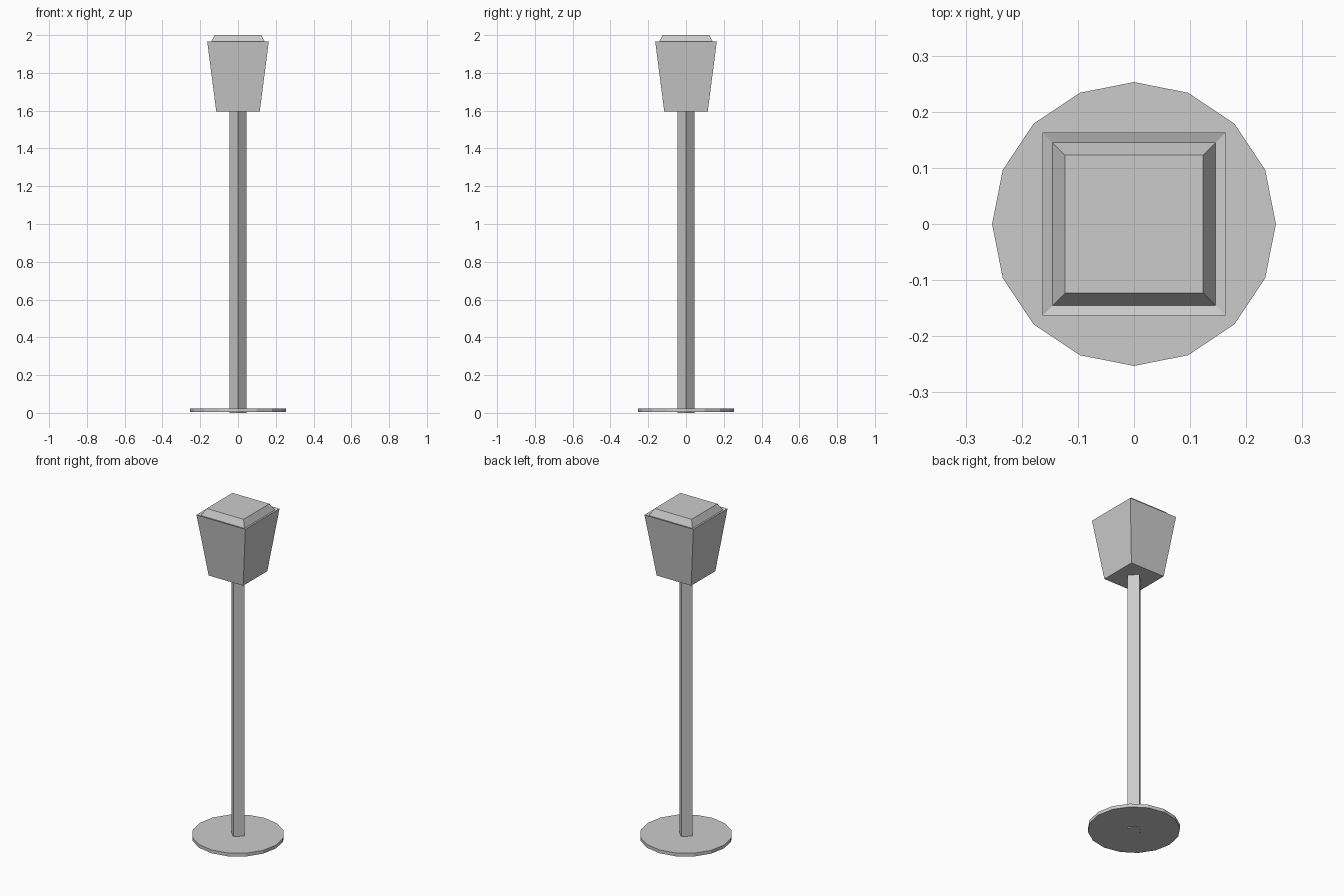
import bpy
import bmesh
from math import cos, sin, pi

cube = bpy.data.objects.get("Cube")
if cube:
    bpy.data.objects.remove(cube, do_unlink=True)

grey = bpy.data.materials.new("light_grey")
grey.use_nodes = True
colour = (0.6, 0.6, 0.6, 1)
grey.diffuse_color = colour
grey.node_tree.nodes["Principled BSDF"].inputs["Base Color"].default_value = colour


def loft(name, sides, rings, turn=0.0):
    """Closed solid through regular rings given as (radius, z)."""
    bm = bmesh.new()
    loops = [[bm.verts.new((r * cos(turn + 2 * pi * i / sides),
                            r * sin(turn + 2 * pi * i / sides), z))
              for i in range(sides)] for r, z in rings]
    for low, high in zip(loops, loops[1:]):
        for i in range(sides):
            j = (i + 1) % sides
            bm.faces.new((low[i], low[j], high[j], high[i]))
    bm.faces.new(loops[0][::-1])
    bm.faces.new(loops[-1])
    mesh = bpy.data.meshes.new(name)
    bm.to_mesh(mesh)
    bm.free()
    mesh.materials.append(grey)
    obj = bpy.data.objects.new(name, mesh)
    bpy.context.collection.objects.link(obj)
    return obj


CORNER = 2 ** 0.5  # half width of a square to its corner radius

# Round foot plate
loft("base_plate", 16, [(0.253, 0.004), (0.253, 0.024)])

# Square post, turned edge forward
loft("post", 4, [(0.045, 0), (0.045, 1.61)])

# Flared lantern head with a shallow rim and a bevelled cap
loft("lantern_head", 4,
     [(0.115 * CORNER, 1.595), (0.163 * CORNER, 1.966),
      (0.145 * CORNER, 1.96), (0.123 * CORNER, 2.0)], pi / 4)
